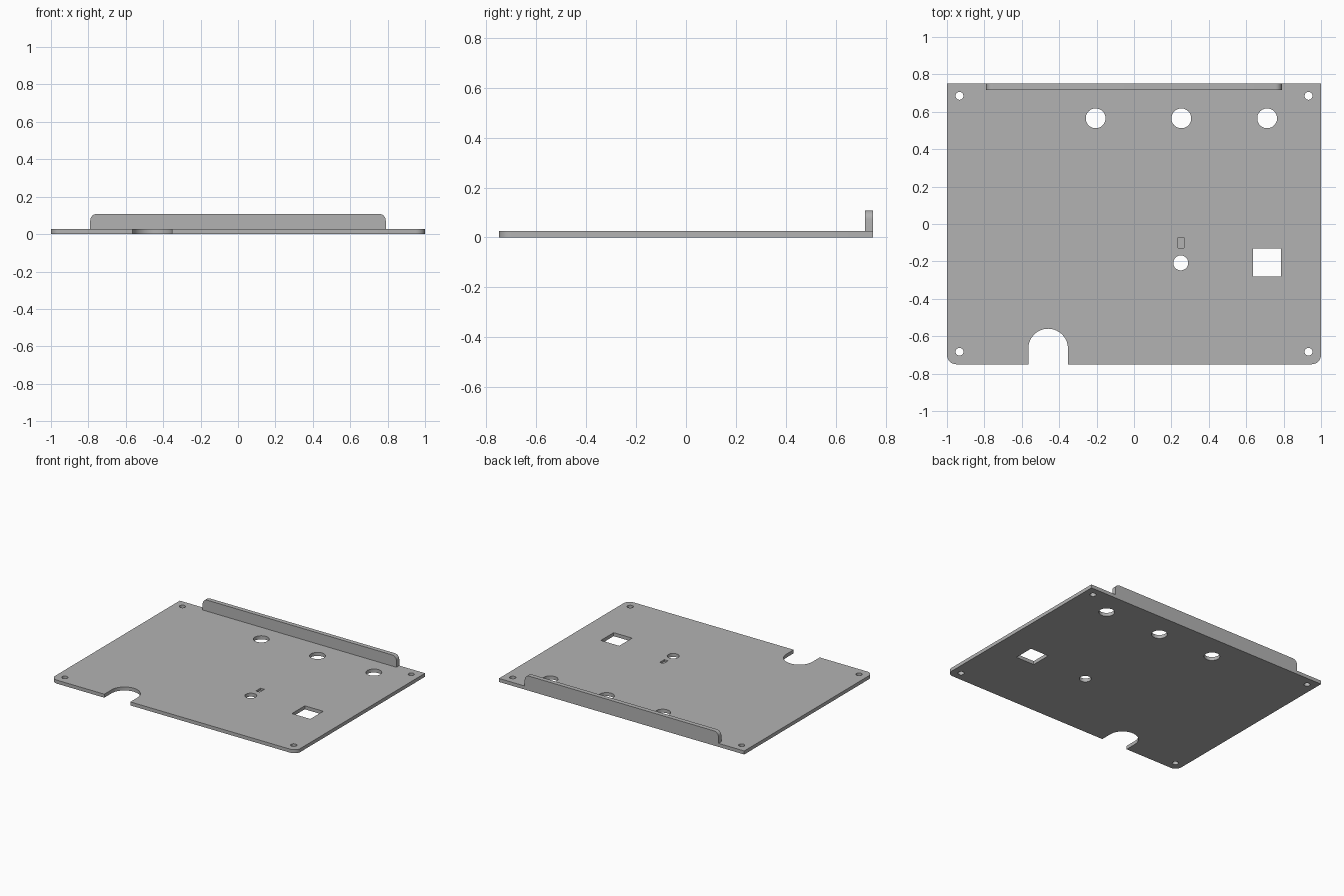
import bpy, bmesh, math
from mathutils import Matrix

if "Cube" in bpy.data.objects:
    bpy.data.objects.remove(bpy.data.objects["Cube"])

T = 0.026          # plate thickness
HX, HY = 1.0, 0.75  # plate half sizes

grey = bpy.data.materials.new("sheet grey")
grey.diffuse_color = (0.45, 0.45, 0.45, 1)
grey.use_nodes = True
grey.node_tree.nodes["Principled BSDF"].inputs["Base Color"].default_value = grey.diffuse_color


def arc(cx, cy, r, a0, a1, n):
    """Points on an arc, angles in degrees."""
    angles = [math.radians(a0 + (a1 - a0) * i / n) for i in range(n + 1)]
    return [(cx + r * math.cos(a), cy + r * math.sin(a)) for a in angles]


def circle(cx, cy, r, n=40):
    return arc(cx, cy, r, 0, 360, n)[:-1]


def rect(x0, x1, y0, y1):
    return [(x0, y0), (x1, y0), (x1, y1), (x0, y1)]


def prism(bm, pts, z0, z1):
    """Extrude a counter-clockwise outline from z0 to z1."""
    low = [bm.verts.new((x, y, z0)) for x, y in pts]
    high = [bm.verts.new((x, y, z1)) for x, y in pts]
    bm.faces.new(low[::-1])
    bm.faces.new(high)
    for i in range(len(pts)):
        j = (i + 1) % len(pts)
        bm.faces.new((low[i], low[j], high[j], high[i]))


def finish(name, bm):
    bmesh.ops.recalc_face_normals(bm, faces=bm.faces)
    me = bpy.data.meshes.new(name)
    bm.to_mesh(me)
    bm.free()
    me.materials.append(grey)
    ob = bpy.data.objects.new(name, me)
    bpy.context.collection.objects.link(ob)
    return ob


def smooth(ob):
    bpy.ops.object.select_all(action='DESELECT')
    ob.select_set(True)
    bpy.context.view_layer.objects.active = ob
    bpy.ops.object.shade_smooth_by_angle(angle=math.radians(30))


# Plate outline: rounded front corners, square back corners, round-ended notch
SX, SR, SY = -0.459, 0.106, -0.666
R = 0.05
outline = arc(-HX + R, -HY + R, R, 180, 270, 8)
outline += [(SX - SR, -HY)] + arc(SX, SY, SR, 180, 0, 28) + [(SX + SR, -HY)]
outline += arc(HX - R, -HY + R, R, 270, 360, 8)
outline += [(HX, HY), (-HX, HY)]
bm = bmesh.new()
prism(bm, outline, 0, T)
plate = finish("base_plate", bm)

# Through holes and the shallow pocket
holes = [circle(x, y, 0.021, 24) for x in (-0.933, 0.933) for y in (-0.683, 0.685)]
holes += [circle(x, 0.565, 0.053) for x in (-0.205, 0.253, 0.712)]
holes += [circle(0.25, -0.208, 0.04), rect(0.637, 0.787, -0.282, -0.132)]
bm = bmesh.new()
for h in holes:
    prism(bm, h, -0.1, 0.2)
prism(bm, rect(0.235, 0.266, -0.127, -0.073), T - 0.015, 0.2)
cutter = finish("hole_cutter", bm)
cutter.hide_render = True
cutter.hide_viewport = True

mod = plate.modifiers.new("holes", 'BOOLEAN')
mod.operation = 'DIFFERENCE'
mod.solver = 'EXACT'
mod.object = cutter
smooth(plate)

# Upright back flange with rounded top corners, drawn flat then stood up
FX, FZ, FR, FT = 0.79, 0.108, 0.035, 0.033
profile = [(-FX, T), (FX, T)]
profile += arc(FX - FR, FZ - FR, FR, 0, 90, 8) + arc(-FX + FR, FZ - FR, FR, 90, 180, 8)
bm = bmesh.new()
prism(bm, profile, 0, FT)
bm.transform(Matrix.Translation((0, HY, 0)) @ Matrix.Rotation(math.pi / 2, 4, 'X'))
smooth(finish("back_flange", bm))
